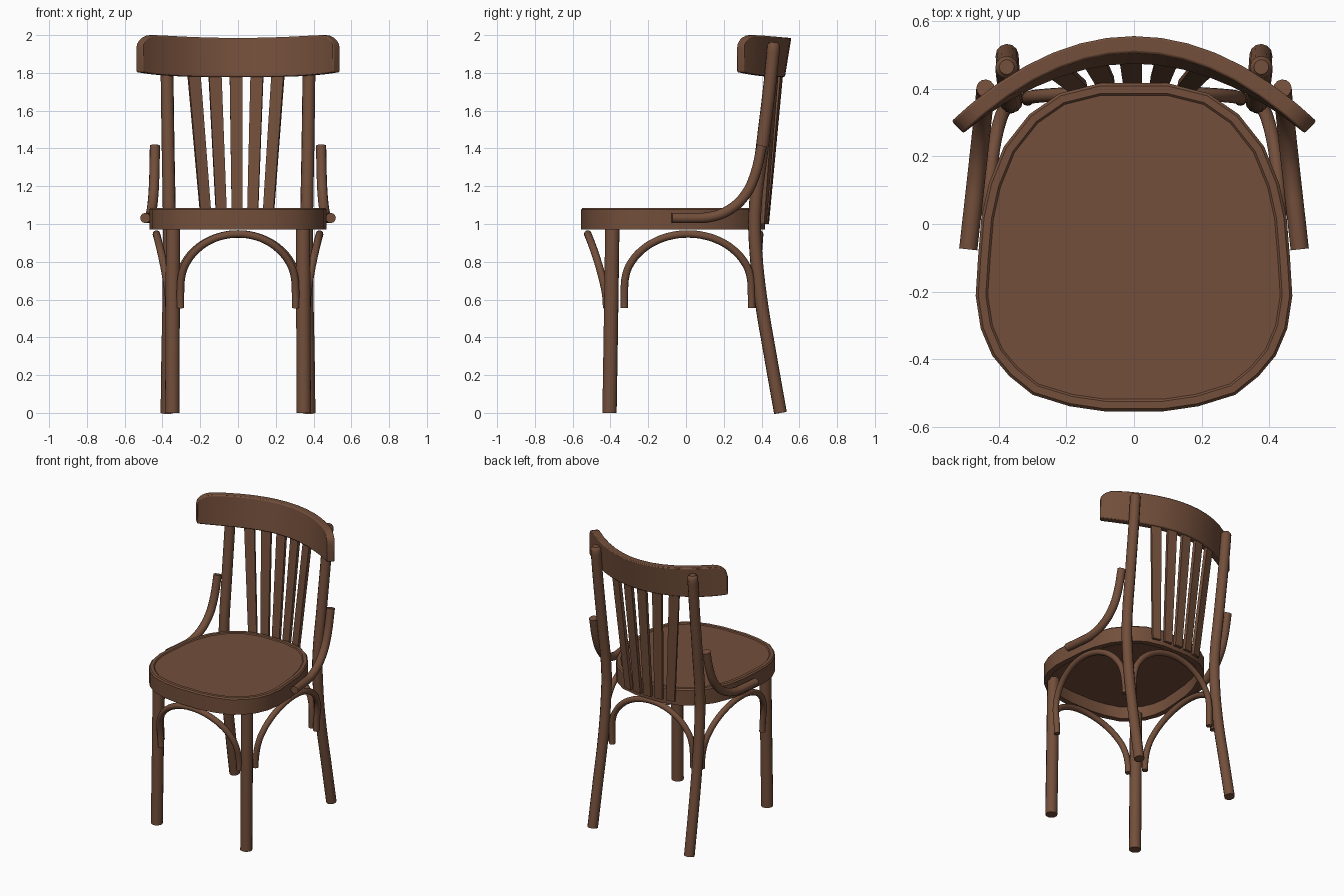
import bpy, bmesh, math
from mathutils import Vector

if "Cube" in bpy.data.objects:
    bpy.data.objects.remove(bpy.data.objects["Cube"])

wood = bpy.data.materials.new("dark brown wood")
wood.diffuse_color = (0.17, 0.077, 0.043, 1)
wood.use_nodes = True
wood.node_tree.nodes["Principled BSDF"].inputs["Base Color"].default_value = wood.diffuse_color


def finish(ob, mirror=False, bevel=0, angle=40):
    if not ob.data.materials:
        ob.data.materials.append(wood)
    bpy.ops.object.select_all(action='DESELECT')
    ob.select_set(True)
    bpy.context.view_layer.objects.active = ob
    bpy.ops.object.shade_smooth_by_angle(angle=math.radians(angle))
    if bevel:
        m = ob.modifiers.new("bevel", 'BEVEL')
        m.width, m.segments, m.limit_method = bevel, 2, 'ANGLE'
        m.angle_limit = math.radians(45)
    if mirror:
        ob.modifiers.new("mirror", 'MIRROR')


def mesh_object(name, bm, **kw):
    bmesh.ops.recalc_face_normals(bm, faces=bm.faces)
    me = bpy.data.meshes.new(name)
    bm.to_mesh(me)
    bm.free()
    ob = bpy.data.objects.new(name, me)
    bpy.context.collection.objects.link(ob)
    finish(ob, **kw)


def loft(bm, loops, cyclic=False):
    """Join equal vertex loops with quads; cap the ends unless cyclic."""
    rings = [[bm.verts.new(p) for p in lp] for lp in loops]
    n = len(rings[0])
    pairs = list(zip(rings, rings[1:])) + ([(rings[-1], rings[0])] if cyclic else [])
    for a, b in pairs:
        for i in range(n):
            j = (i + 1) % n
            bm.faces.new((a[i], a[j], b[j], b[i]))
    if not cyclic:
        bm.faces.new(rings[0])
        bm.faces.new(rings[-1])


def tube(name, pts, r, mirror=False, round_end=False):
    """Round bent rod through the given points."""
    cu = bpy.data.curves.new(name, 'CURVE')
    cu.dimensions = '3D'
    cu.bevel_depth, cu.bevel_resolution, cu.resolution_u = r, 4, 4
    cu.use_fill_caps = True
    sp = cu.splines.new('BEZIER')
    sp.bezier_points.add(len(pts) - 1)
    for bp, p in zip(sp.bezier_points, pts):
        bp.co = p
        bp.handle_left_type = bp.handle_right_type = 'AUTO'
    if round_end:
        sp.bezier_points[-1].radius = 0.65
    ob = bpy.data.objects.new(name, cu)
    bpy.context.collection.objects.link(ob)
    bpy.ops.object.select_all(action='DESELECT')
    ob.select_set(True)
    bpy.context.view_layer.objects.active = ob
    bpy.ops.object.convert(target='MESH')
    ob = bpy.context.view_layer.objects.active
    ob.name = name
    finish(ob, mirror=mirror)


# Seat outline, right half from back to front, then mirrored
half = [(0.10, 0.417), (0.22, 0.387), (0.31, 0.325), (0.385, 0.23), (0.43, 0.12),
        (0.452, 0.02), (0.462, -0.10), (0.469, -0.213), (0.454, -0.31), (0.42, -0.39),
        (0.37, -0.45), (0.30, -0.506), (0.19, -0.54), (0.087, -0.555)]
outline = [Vector(p) for p in half + [(-x, y) for x, y in reversed(half)]]


def inset(d, z):
    out, n = [], len(outline)
    for i, p in enumerate(outline):
        t = (outline[(i + 1) % n] - outline[i - 1]).normalized()
        out.append((p.x + t.y * d, p.y - t.x * d, z))
    return out


# Seat frame: hollow ring with a softened top edge
bm = bmesh.new()
loft(bm, [inset(0, 0.972), inset(0, 1.077), inset(0.008, 1.086), inset(0.03, 1.086),
          inset(0.038, 1.078), inset(0.038, 0.972)], cyclic=True)
mesh_object("seat_frame", bm)

# Seat panel, set just below the rim
bm = bmesh.new()
loft(bm, [inset(0.03, 1.055), inset(0.03, 1.08)])
mesh_object("seat_panel", bm)

# Legs and back posts
tube("front_leg", [(0.348, -0.405, 0), (0.346, -0.397, 0.5), (0.344, -0.39, 0.99)], 0.039, True)
tube("back_leg_and_post",
     [(0.376, 0.50, 0), (0.372, 0.447, 0.3), (0.366, 0.397, 0.6), (0.364, 0.37, 0.85),
      (0.364, 0.364, 1.05), (0.37, 0.403, 1.4), (0.375, 0.445, 1.75), (0.377, 0.464, 1.945),
      (0.377, 0.465, 1.962)], 0.034, True, True)

# Bent side braces from the seat edge up to the posts
tube("side_brace",
     [(0.491, -0.075, 1.032), (0.478, 0.04, 1.032), (0.468, 0.13, 1.037), (0.457, 0.23, 1.075),
      (0.448, 0.315, 1.155), (0.443, 0.365, 1.26), (0.440, 0.402, 1.415)], 0.027, True)


def arch(a):
    """Arch points as (along, height, bow 0..1)."""
    pts = [(-a, 0.555, 0), (-a, 0.62, 0.04)]
    for i in range(1, 12):
        t = math.pi * i / 12
        z = 0.67 + 0.277 * math.sin(t)
        pts.append((-a * math.cos(t), z, ((z - 0.555) / 0.392) ** 1.6))
    return pts + [(a, 0.62, 0.04), (a, 0.555, 0)]


# Bent arches under the seat
tube("front_arch", [(s, -0.42 - 0.10 * b, z) for s, z, b in arch(0.305)], 0.02)
tube("back_arch", [(s, 0.37 + 0.02 * b, z) for s, z, b in arch(0.315)], 0.02)
tube("side_arch", [(0.365 + 0.067 * b, 0.01 + s, z) for s, z, b in arch(0.337)], 0.02, True)

# Curved top rail with rounded upper corners, leaning back in the middle
bm = bmesh.new()
W, R = 0.54, 0.07
xs = [W * math.sin(math.radians(a)) for a in
      (-90, -84, -78, -72, -66, -60, -50, -40, -30, -20, -10, 0)]
xs = [-W, -0.535, -0.525, -0.51, -0.49, -0.47, -0.40, -0.32, -0.24, -0.16, -0.08, 0]
xs += [-x for x in reversed(xs[:-1])]
loops = []
for x in xs:
    k = max(0, abs(x) - (W - R))
    drop = R - math.sqrt(max(0, R * R - k * k))
    top = 1.985 + 0.015 * min(1, abs(x) / 0.45) ** 2 - drop
    bot = 1.779 + 0.025 * (abs(x) / W) ** 4
    n = Vector((-1.75 * x, -1)).normalized() * 0.05
    y = 0.56 - 0.875 * x * x

    def at(z, off):
        lean = 0.036 * (2 - z) / 0.22 * (1 - (x / W) ** 2)
        return (x + n.x * off, y + n.y * off - lean, z)
    loops.append([at(top, 0), at(top, 1), at(bot, 1), at(bot, 0)])
loft(bm, loops)
mesh_object("top_rail", bm, bevel=0.01)

# Five flat back slats fanning outwards
for i in range(-2, 3):
    bm = bmesh.new()
    loops = []
    for x, y, z, w in ((i * 0.081 - 0.005, 0.428, 1.0, 0.028), (i * 0.113 - 0.011, 0.507, 1.84, 0.034)):
        y -= 0.75 * x * x
        t = Vector((1, -1.5 * x)).normalized()
        nrm = Vector((-t.y, t.x)) * 0.011
        t = t * w
        loops.append([(x + a * t.x + b * nrm.x, y + a * t.y + b * nrm.y, z)
                      for a, b in ((-1, -1), (1, -1), (1, 1), (-1, 1))])
    loft(bm, loops)
    mesh_object("back_slat", bm)
